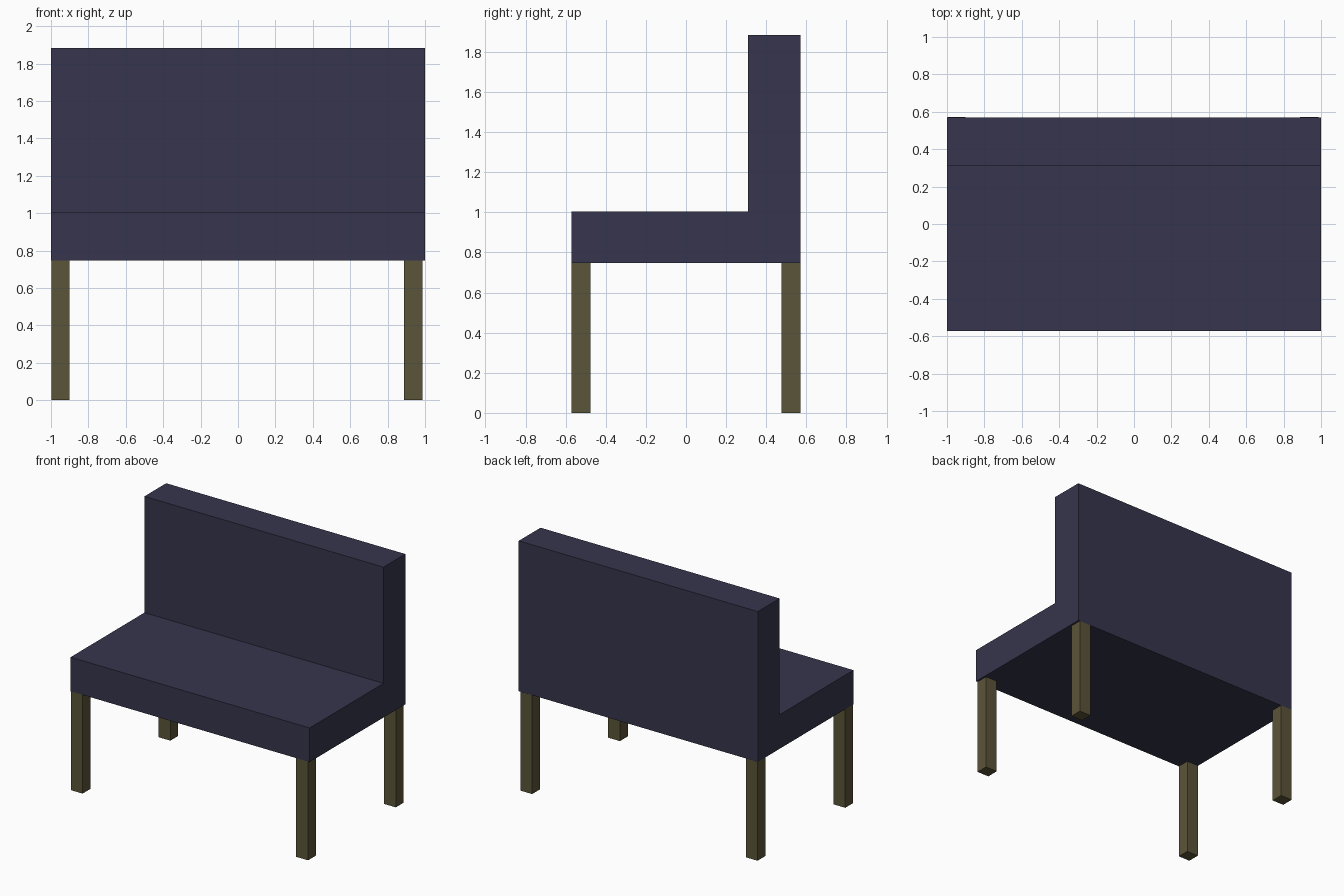
import bpy

if "Cube" in bpy.data.objects:
    bpy.data.objects.remove(bpy.data.objects["Cube"])

SEAT_BOTTOM, SEAT_TOP, BACK_TOP = 0.747, 1.005, 1.884
FRONT, BACK, BACKREST_FRONT = -0.572, 0.570, 0.310


def material(name, color):
    mat = bpy.data.materials.new(name)
    mat.diffuse_color = (*color, 1.0)
    mat.use_nodes = True
    mat.node_tree.nodes["Principled BSDF"].inputs["Base Color"].default_value = mat.diffuse_color
    return mat


def extrude_x(name, profile, x0, x1, mat):
    """Extrude a counter-clockwise (y, z) profile from x0 to x1."""
    n = len(profile)
    verts = [(x, y, z) for x in (x0, x1) for y, z in profile]
    faces = [tuple(reversed(range(n))), tuple(range(n, 2 * n))]
    faces += [(i, (i + 1) % n, (i + 1) % n + n, i + n) for i in range(n)]
    mesh = bpy.data.meshes.new(name)
    mesh.from_pydata(verts, [], faces)
    mesh.materials.append(mat)
    obj = bpy.data.objects.new(name, mesh)
    bpy.context.collection.objects.link(obj)
    return obj


fabric = material("dark_fabric", (0.037, 0.036, 0.075))
wood = material("olive_wood", (0.105, 0.089, 0.041))

# L-shaped seat with backrest
extrude_x("seat_and_backrest", [
    (FRONT, SEAT_BOTTOM), (BACK, SEAT_BOTTOM), (BACK, BACK_TOP),
    (BACKREST_FRONT, BACK_TOP), (BACKREST_FRONT, SEAT_TOP), (FRONT, SEAT_TOP),
], -1.0, 1.0, fabric)

# Four square legs; the right pair is set slightly inwards
for side, x0, x1 in (("left", -0.998, -0.9), ("right", 0.887, 0.986)):
    for end, y0, y1 in (("front", -0.571, -0.477), ("back", 0.477, 0.571)):
        extrude_x(f"{end}_{side}_leg",
                  [(y0, 0), (y1, 0), (y1, SEAT_BOTTOM), (y0, SEAT_BOTTOM)],
                  x0, x1, wood)
